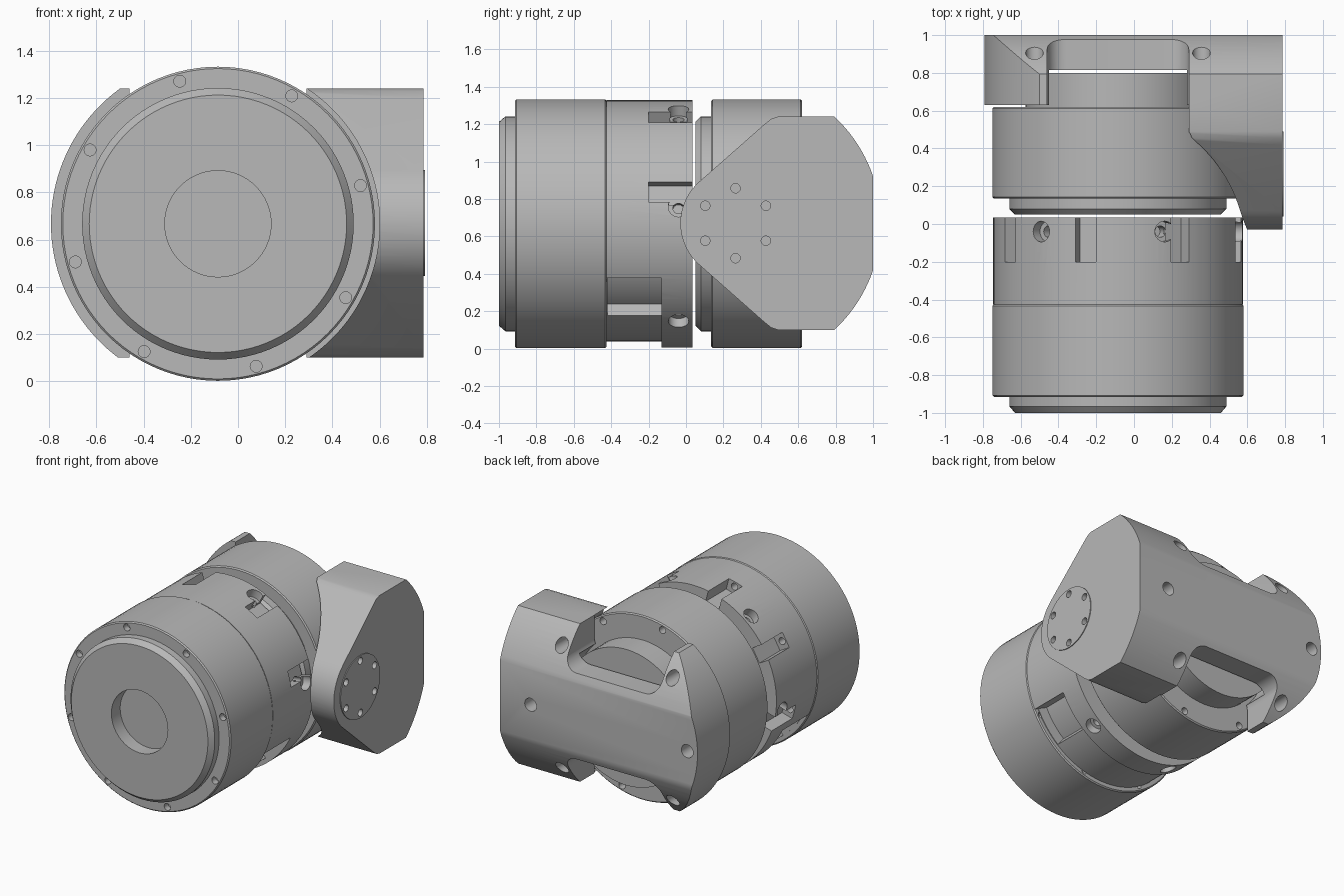
import bpy, bmesh
from math import cos, sin, radians
from mathutils import Vector, Matrix

if "Cube" in bpy.data.objects:
    bpy.data.objects.remove(bpy.data.objects["Cube"], do_unlink=True)

AX, AZ = -0.085, 0.667       # main axis, running along y
PY, PZ = 0.265, 0.67         # side pivot, running along x
R = 0.665

metal = bpy.data.materials.new("plain grey metal")
metal.use_nodes = True
GREY = (0.48, 0.48, 0.48, 1)
metal.diffuse_color = GREY
metal.node_tree.nodes["Principled BSDF"].inputs["Base Color"].default_value = GREY


def make(name, bm):
    bmesh.ops.recalc_face_normals(bm, faces=bm.faces[:])
    mesh = bpy.data.meshes.new(name)
    bm.to_mesh(mesh)
    bm.free()
    mesh.materials.append(metal)
    ob = bpy.data.objects.new(name, mesh)
    bpy.context.scene.collection.objects.link(ob)
    return ob


def lathe(name, profile, n=96):
    """Closed solid turned about the main axis from (radius, y) points."""
    bm = bmesh.new()
    rings = []
    for r, y in profile:
        rings.append([bm.verts.new((AX + r * cos(radians(360 * i / n)), y,
                                    AZ + r * sin(radians(360 * i / n)))) for i in range(n)])
    for a, b in zip(rings, rings[1:]):
        for i in range(n):
            j = (i + 1) % n
            bm.faces.new((a[i], a[j], b[j], b[i]))
    bm.faces.new(rings[0])
    bm.faces.new(rings[-1])
    return make(name, bm)


def prism(name, pts, axis, lo, hi):
    """Extrude (x, z) points along y, or (y, z) points along x."""
    bm = bmesh.new()
    put = (lambda p, d: (p[0], d, p[1])) if axis == "y" else (lambda p, d: (d, p[0], p[1]))
    a = [bm.verts.new(put(p, lo)) for p in pts]
    b = [bm.verts.new(put(p, hi)) for p in pts]
    bm.faces.new(a)
    bm.faces.new(b)
    for i in range(len(pts)):
        j = (i + 1) % len(pts)
        bm.faces.new((a[i], a[j], b[j], b[i]))
    return make(name, bm)


def rod(name, start, direction, length, r, n=24):
    d = Vector(direction).normalized()
    bm = bmesh.new()
    mat = Matrix.Translation(Vector(start) + d * length / 2) @ d.to_track_quat('Z', 'Y').to_matrix().to_4x4()
    bmesh.ops.create_cone(bm, cap_ends=True, segments=n, radius1=r, radius2=r, depth=length, matrix=mat)
    return make(name, bm)


def cut(ob, cutter, op="DIFFERENCE"):
    cutter.hide_render = True
    mod = ob.modifiers.new("cut", "BOOLEAN")
    mod.operation, mod.object, mod.solver = op, cutter, "EXACT"
    bpy.context.view_layer.objects.active = ob
    bpy.ops.object.modifier_apply(modifier=mod.name)
    bpy.data.objects.remove(cutter, do_unlink=True)


def arc(cx, cz, r, a0, a1, n):
    return [(cx + r * cos(radians(a0 + (a1 - a0) * i / n)),
             cz + r * sin(radians(a0 + (a1 - a0) * i / n))) for i in range(n + 1)]


def polar(r, deg, side=0.0):
    c, s = cos(radians(deg)), sin(radians(deg))
    return AX + r * c - side * s, AZ + r * s + side * c


def sector(r, a0, a1, n=40):
    return arc(AX, AZ, r, a0, a1, n) + arc(AX, AZ, 0.75, a1, a0, n)


BOLTS = [15 + 45 * k for k in range(8)]

# Front housing with stepped flange, centre recess and bolt ring
c = 0.008
front = lathe("front_housing", [(0.545, -1), (0.575, -0.965), (0.575, -0.915), (R - c, -0.915),
                                (R, -0.915 + c), (R, -0.425 - c), (R - c, -0.425)])
cut(front, rod("cutter", (AX, -1.1, AZ), (0, 1, 0), 0.2, 0.225, 64))
for a in BOLTS:
    x, z = polar(0.625, a)
    cut(front, rod("cutter", (x, -0.95, z), (0, 1, 0), 0.08, 0.025))
    if a > 180:
        cut(front, rod("cutter", (x, -0.38, z), (0, -1, 0), 0.08, 0.022))

# Middle housing with bolt slots, radial screw holes and a lower groove
mid = lathe("middle_housing", [(R - 0.004, -0.425), (R - 0.004, 0.035)])
cut(mid, prism("cutter", sector(0.63, 206, 334), "y", -0.45, -0.13))
for a0, a1 in ((206, 231), (309, 334)):
    cut(mid, prism("cutter", sector(0.55, a0, a1, 12), "y", -0.42, -0.13))
for a in BOLTS[:5]:
    box = [polar(0.575, a, -0.055), polar(0.75, a, -0.055), polar(0.75, a, 0.055), polar(0.575, a, 0.055)]
    cut(mid, prism("cutter", box, "y", -0.2, 0.1))
    x, z = polar(0.625, a)
    cut(mid, rod("cutter", (x, -0.15, z), (0, -1, 0), 0.12, 0.025))
for k in range(6):
    a = 8 + 60 * k
    out = (cos(radians(a)), 0, sin(radians(a)))
    for r, depth in ((0.055, 0.6), (0.03, 0.52)):
        x, z = polar(depth, a)
        cut(mid, rod("cutter", (x, -0.04, z), out, 0.2, r))

# Rear housing with its own flange and output disc
rear = lathe("rear_housing", [(0.545, 0.05), (0.575, 0.08), (0.575, 0.135), (R - c, 0.135),
                              (R, 0.135 + c), (R, 0.62 - c), (R - c, 0.62),
                              (0.49, 0.62), (0.49, 0.8)])
for a in BOLTS:
    x, z = polar(0.625, a)
    cut(rear, rod("cutter", (x, 0.66, z), (0, -1, 0), 0.1, 0.025))

# Bracket: side profile with rounded nose and back, trimmed round on the right
half = [(1.0, 0.252)] + arc(0.265, 0, 0.777, 18.9, 47.2, 10)[1:] + \
       [(0.49, 0.57), (0.455, 0.558), (0.42, 0.53)] + arc(0.265, 0, 0.295, 131.6, 180, 14)
side = [(y, PZ + h) for y, h in half] + [(y, PZ - h) for y, h in reversed(half[:-1])]
bracket = prism("bracket", side, "x", -0.95, 0.785)
trim = arc(AX, AZ, 0.707, 115, 245, 48) + [(0.9, -0.1), (0.9, 1.5), (-0.38, 1.5)]
cut(bracket, prism("cutter", trim, "y", -0.5, 1.3), "INTERSECT")
cut(bracket, prism("cutter", [(-1, -0.2), (0, -0.2), (0, 1.5), (-1, 1.5)], "y", -0.3, 0.63))
cut(bracket, rod("cutter", (AX, -0.2, AZ), (0, 1, 0), 0.83, 0.685, 128))
cut(bracket, rod("cutter", (AX, 0.5, AZ), (0, 1, 0), 0.315, 0.52, 96))

# Rounded notches through the top and bottom of the bracket
notch = [(-0.46, 0.75)] + arc(-0.36, 0.41, 0.1, 180, 270, 8) + arc(0.19, 0.41, 0.1, 270, 360, 8) + [(0.29, 0.75)]
for s in (1, -1):
    cut(bracket, prism("cutter", [(x, PZ + s * h) for x, h in notch], "y", 0.55, 1.1))

# Mounting holes in the back of the bracket
for a in (0, 45, 135, 180, 225, 315):
    x, z = polar(0.625, a)
    y = 1.0 if a % 180 == 0 else 0.9
    cut(bracket, rod("cutter", (x, y + 0.15, z), (0, -1, 0), 0.27, 0.047))

# Pivot cap with six screw holes
cap = rod("pivot_cap", (0.78, PY, PZ), (1, 0, 0), 0.011, 0.225, 64)
for ob in (cap, bracket):
    for k in range(6):
        a = radians(30 + 60 * k)
        cut(ob, rod("cutter", (0.83, PY + 0.187 * cos(a), PZ + 0.187 * sin(a)), (-1, 0, 0), 0.11, 0.025))

# Smooth round surfaces while keeping edges crisp
bpy.ops.object.select_all(action='DESELECT')
for ob in (front, mid, rear, bracket, cap):
    ob.select_set(True)
    bpy.context.view_layer.objects.active = ob
bpy.ops.object.shade_smooth_by_angle(angle=radians(25))
